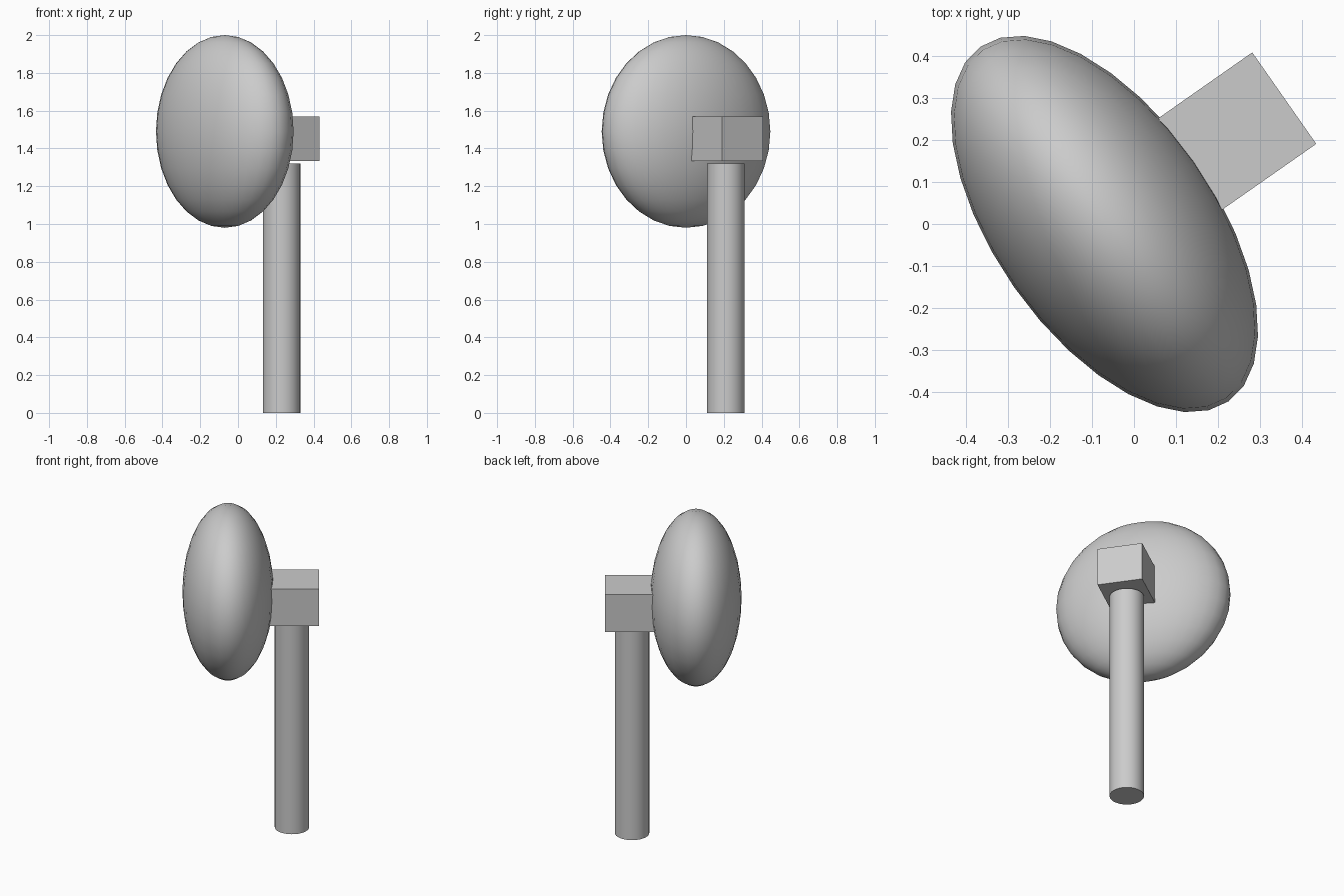
import bpy
from math import radians, cos, sin

if "Cube" in bpy.data.objects:
    bpy.data.objects.remove(bpy.data.objects["Cube"])

ANGLE = radians(35)               # direction the arm points, in plan
CX, CY = -0.07, 0.0               # centre of the disc-like head


def along(u):
    """Plan position at distance u from the head centre along the arm."""
    return CX + u * cos(ANGLE), CY + u * sin(ANGLE)


def finish(name, scale=None, smooth=False):
    ob = bpy.context.object
    ob.name = name
    if scale:
        ob.scale = scale
    if smooth:
        bpy.ops.object.shade_smooth_by_angle(angle=radians(40))
    return ob


# flattened ellipsoid head
bpy.ops.mesh.primitive_uv_sphere_add(segments=32, ring_count=16, radius=1,
                                     location=(CX, CY, 1.49), rotation=(0, 0, ANGLE))
bpy.ops.object.transform_apply(location=False, rotation=False, scale=True)
head = finish("head", (0.262, 0.514, 0.51))
bpy.ops.object.transform_apply(location=False, rotation=False, scale=True)
bpy.ops.object.shade_smooth()

# block behind the head
near, far, bottom, top = 0.20, 0.521, 1.333, 1.57
bpy.ops.mesh.primitive_cube_add(size=1, location=(*along((near + far) / 2), (bottom + top) / 2),
                                rotation=(0, 0, ANGLE))
finish("rear_block", (far - near, 0.265, top - bottom))

# round post standing on the floor
post_top = 1.319
bpy.ops.mesh.primitive_cylinder_add(vertices=32, radius=0.099, depth=post_top,
                                    location=(*along(0.367), post_top / 2))
finish("post", smooth=True)
